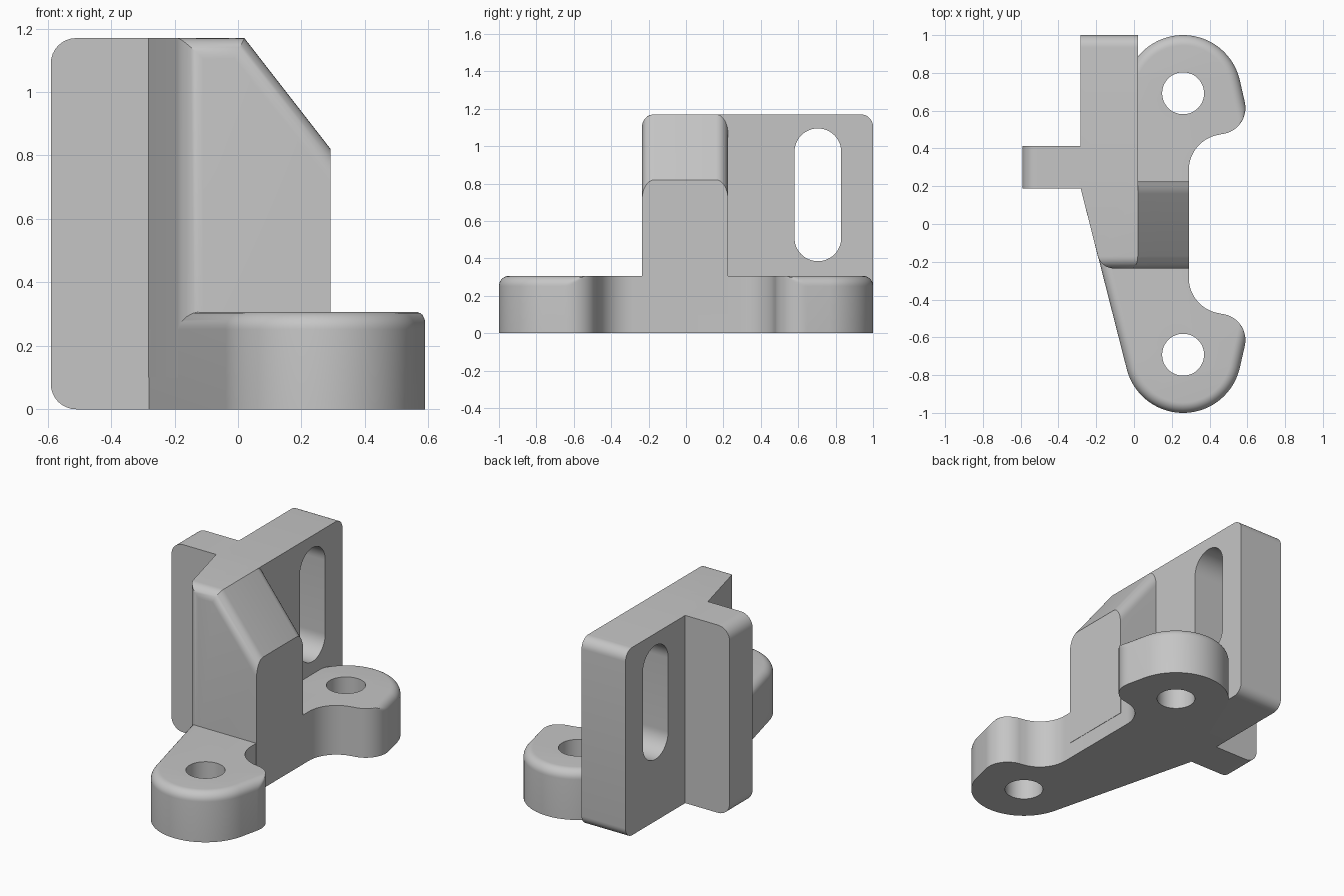
import bpy, bmesh
from math import sin, cos, pi, radians

if "Cube" in bpy.data.objects:
    bpy.data.objects.remove(bpy.data.objects["Cube"], do_unlink=True)

grey = bpy.data.materials.new("machined grey")
grey.use_nodes = True
COLOUR = (0.56, 0.56, 0.56, 1)
grey.diffuse_color = COLOUR
for node in grey.node_tree.nodes:
    if node.type == 'BSDF_PRINCIPLED':
        node.inputs["Base Color"].default_value = COLOUR

HEIGHT, BASE_H = 1.17, 0.307
parts = []


def arc(cx, cy, r, start, end, n):
    """Points on an arc, angles in degrees."""
    steps = [radians(start + (end - start) * i / n) for i in range(n + 1)]
    return [(cx + r * cos(a), cy + r * sin(a)) for a in steps]


def loft(name, rings, adjust=None, rounds=()):
    """Solid through rings of 3D points, with chosen edges rounded."""
    bm = bmesh.new()
    loops = [[bm.verts.new(p) for p in ring] for ring in rings]
    for a, b in zip(loops, loops[1:]):
        for i in range(len(a)):
            j = (i + 1) % len(a)
            bm.faces.new((a[i], a[j], b[j], b[i]))
    bm.faces.new(loops[0][::-1])
    bm.faces.new(loops[-1])
    if adjust:
        for v in bm.verts:
            adjust(v.co)
    bmesh.ops.recalc_face_normals(bm, faces=bm.faces)
    for rule, radius in rounds:
        edges = [e for e in bm.edges if rule(e.verts[0].co, e.verts[1].co)]
        bmesh.ops.bevel(bm, geom=edges, offset=radius, segments=8,
                        profile=0.5, affect='EDGES')
    mesh = bpy.data.meshes.new(name)
    bm.to_mesh(mesh)
    bm.free()
    mesh.materials.append(grey)
    ob = bpy.data.objects.new(name, mesh)
    bpy.context.collection.objects.link(ob)
    parts.append(ob)
    return ob


def prism(name, outline, axis, lo, hi, **kw):
    """Extrude a 2D outline along an axis."""
    place = {'x': lambda u, v, w: (w, u, v),
             'y': lambda u, v, w: (u, w, v),
             'z': lambda u, v, w: (u, v, w)}[axis]
    return loft(name, [[place(u, v, w) for u, v in outline] for w in (lo, hi)], **kw)


def cut(ob, cutter):
    cutter.hide_render = True
    mod = ob.modifiers.new("cut", 'BOOLEAN')
    mod.operation, mod.solver, mod.object = 'DIFFERENCE', 'EXACT', cutter
    with bpy.context.temp_override(object=ob, active_object=ob):
        bpy.ops.object.modifier_apply(modifier=mod.name)
    parts.remove(cutter)
    bpy.data.objects.remove(cutter, do_unlink=True)


# Mounting foot: outline points carry an inset direction and a depth already lost
LUG_X, LUG_Y, LUG_R, LEAN = 0.26, 0.692, 0.308, 14.2
half = [(-0.28, 0.18, 180 + LEAN, 0)]
lug = arc(LUG_X, -LUG_Y, LUG_R, 180 + LEAN, 360 - LEAN, 40)
for i, (x, y) in enumerate(lug):
    half.append((x, y, 180 + LEAN + (180 - 2 * LEAN) * i / 40, 0))
for i, (x, y) in enumerate(arc(0.45, -0.615, 0.14, -LEAN, 85, 20)):
    turn = radians((85 + LEAN) * i / 20)
    half.append((x, y, -LEAN, 0.14 * (1 - cos(turn))))
half += [(x, y, 0, 1) for x, y in arc(0.48, -0.285, 0.19, 262, 180, 14)]
foot_outline = half + [(x, -y, -a, d) for x, y, a, d in half[:0:-1]]


def foot_ring(z, inset):
    ring = []
    for x, y, angle, lost in foot_outline:
        s, a = max(0, inset - lost), radians(angle)
        ring.append((x - s * cos(a), y - s * sin(a), z))
    return ring


ROUND = 0.055
rings = [foot_ring(0, 0)]
for k in range(9):
    t = k / 8 * pi / 2
    rings.append(foot_ring(BASE_H - ROUND * (1 - sin(t)), ROUND * (1 - cos(t))))
foot = loft("mounting_foot", rings)
for side in (-1, 1):
    cut(foot, prism("bolt_hole", arc(LUG_X, side * LUG_Y, 0.111, 0, 352.5, 47),
                    'z', -0.1, 0.5))

# Gusset block: sloped nose, leaning left face, rounded front edges
FRONT, BACK = -0.235, 0.225


def lean_left(co):
    if co.x < -0.2:
        co.x = -0.28 + (0.18 - co.y) * 0.253


def gusset_edges(a, b):
    front = max(a.y, b.y) < FRONT + 0.001
    back = min(a.y, b.y) > BACK - 0.001
    sloped = abs(a.x - b.x) > 0.1 and abs(a.z - b.z) > 0.1
    top = min(a.z, b.z) > HEIGHT - 0.01
    left = max(a.x, b.x) < -0.1
    return (front and (sloped or top or left)) or (back and sloped)


prism("gusset_block",
      [(-0.28, 0.1), (0.292, 0.1), (0.292, 0.82), (0.02, HEIGHT), (-0.28, HEIGHT)],
      'y', FRONT, BACK, adjust=lean_left, rounds=[(gusset_edges, 0.065)])

# Upright plate with rounded end and a long adjusting slot
plate = prism("upright_plate",
              [(-0.283, 1), (0.02, 1), (0.02, 0.12), (-0.2, 0.12), (-0.283, 0.2)],
              'z', 0, HEIGHT,
              rounds=[(lambda a, b: min(a.y, b.y) > 0.99 and abs(a.z - b.z) < 0.01, 0.065)])
slot = arc(0.705, 0.97, 0.125, 0, 180, 24) + arc(0.705, 0.51, 0.125, 180, 360, 24)
cut(plate, prism("slot_cutter", slot, 'x', -0.5, 0.2))

# Locating fin on the right side
prism("locating_fin", [(-0.59, 0), (-0.25, 0), (-0.25, HEIGHT), (-0.59, HEIGHT)],
      'y', 0.187, 0.412,
      rounds=[(lambda a, b: max(a.x, b.x) < -0.58 and abs(a.z - b.z) < 0.01, 0.08)])

# Smooth the rounds, keep the corners crisp
bpy.ops.object.select_all(action='DESELECT')
for ob in parts:
    ob.select_set(True)
bpy.context.view_layer.objects.active = parts[0]
bpy.ops.object.shade_smooth_by_angle(angle=radians(30))
